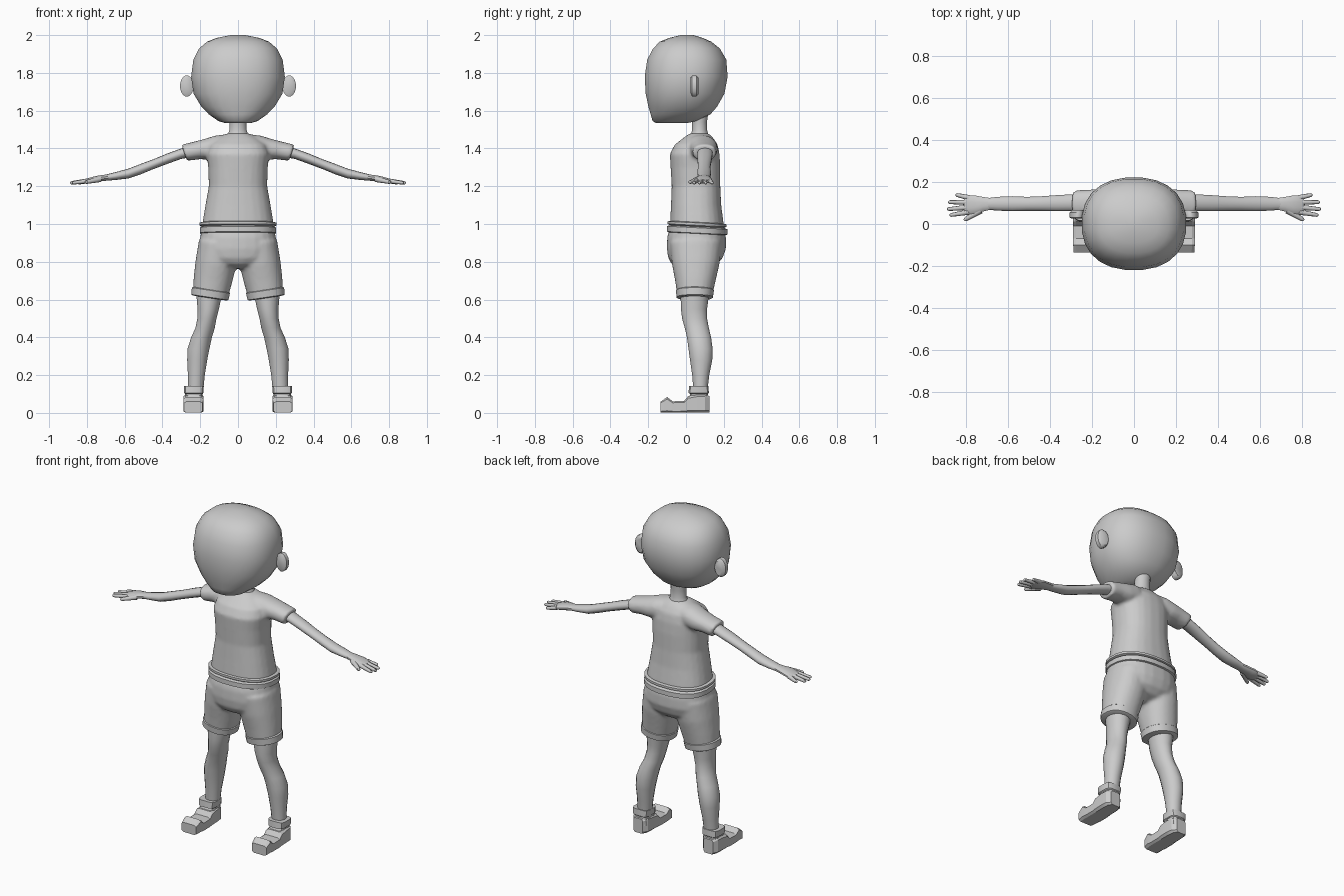
import bpy, bmesh, math
from mathutils import Vector, Matrix

ORDER = {'x': (0, 1, 2), 'y': (1, 0, 2), 'z': (2, 0, 1)}


def loft(bm, axis, rings, seg=24, p=2.2, tilt=(0, 0), flip=False):
    """Skin superellipse rings (t, a0, a1, b0, b1) placed along an axis."""
    it, ia, ib = ORDER[axis]
    loops = []
    for t, a0, a1, b0, b1 in rings:
        loop = []
        for i in range(seg):
            ang = 2 * math.pi * (i + 0.5) / seg
            c, s = math.cos(ang), math.sin(ang)
            da = math.copysign(abs(c) ** (2 / p), c) * (a1 - a0) / 2
            db = math.copysign(abs(s) ** (2 / p), s) * (b1 - b0) / 2
            co = [0, 0, 0]
            co[ia], co[ib] = (a0 + a1) / 2 + da, (b0 + b1) / 2 + db
            co[it] = t + tilt[0] * da + tilt[1] * db
            if flip:
                co[0] = -co[0]
            loop.append(bm.verts.new(co))
        loops.append(loop)
    for lo, hi in zip(loops, loops[1:]):
        for i in range(seg):
            j = (i + 1) % seg
            bm.faces.new((lo[i], lo[j], hi[j], hi[i]))
    bm.faces.new(loops[0])
    bm.faces.new(loops[-1])


def finger(bm, p0, p1, r0, r1):
    p0, p1 = Vector(p0), Vector(p1)
    d = p1 - p0
    m = Matrix.Translation((p0 + p1) / 2) @ d.to_track_quat('Z', 'Y').to_matrix().to_4x4()
    bmesh.ops.create_cone(bm, cap_ends=True, segments=8, radius1=r0, radius2=r1,
                          depth=d.length, matrix=m)
    bmesh.ops.create_icosphere(bm, subdivisions=1, radius=r1, matrix=Matrix.Translation(p1))


def finish(name, bm, mirror=False, fuse=0, angle=45):
    bmesh.ops.recalc_face_normals(bm, faces=bm.faces)
    me = bpy.data.meshes.new(name)
    bm.to_mesh(me)
    bm.free()
    ob = bpy.data.objects.new(name, me)
    bpy.context.collection.objects.link(ob)
    if mirror:
        ob.modifiers.new("Mirror", 'MIRROR').use_mirror_merge = False
    if fuse:
        r = ob.modifiers.new("Fuse", 'REMESH')
        r.mode, r.voxel_size, r.use_smooth_shade = 'VOXEL', fuse, True
        s = ob.modifiers.new("Soften", 'SMOOTH')
        s.factor, s.iterations = 0.5, 5
    else:
        bpy.ops.object.select_all(action='DESELECT')
        ob.select_set(True)
        bpy.context.view_layer.objects.active = ob
        bpy.ops.object.shade_smooth_by_angle(angle=math.radians(angle))
    return ob


def sym(rows):
    """Rows (z, half_width, y0, y1) to rings centred on x = 0."""
    return [(z, -w, w, y0, y1) for z, w, y0, y1 in rows]


def part(name, axis, rings, mirror=False, angle=45, **kw):
    bm = bmesh.new()
    loft(bm, axis, rings, **kw)
    return finish(name, bm, mirror, angle=angle)


# Head, ears and neck
part("head", 'z', sym([
    (1.535, .07, -.16, .01), (1.545, .105, -.178, .06), (1.58, .155, -.188, .13),
    (1.62, .195, -.2, .165), (1.69, .237, -.215, .205), (1.78, .25, -.22, .222),
    (1.87, .238, -.207, .215), (1.93, .207, -.175, .18), (1.965, .165, -.14, .135),
    (1.985, .115, -.09, .09), (2.0, .04, -.03, .04)]), p=2.3, angle=60)
part("ear", 'y', [
    (.025, .25, .298, 1.69, 1.775), (.032, .235, .307, 1.674, 1.787),
    (.055, .235, .307, 1.674, 1.787), (.066, .24, .295, 1.685, 1.775)],
    mirror=True, seg=16, p=2)
part("neck", 'z', sym([
    (1.43, .09, .0, .14), (1.47, .055, .025, .12), (1.5, .046, .032, .112),
    (1.54, .045, .03, .112), (1.6, .05, .02, .12)]), seg=16, p=2)

# Shirt: torso fused with both sleeves
bm = bmesh.new()
loft(bm, 'z', sym([
    (.97, .19, -.085, .2), (1.0, .19, -.085, .2), (1.1, .173, -.08, .187),
    (1.2, .155, -.076, .182), (1.3, .158, -.082, .182), (1.37, .166, -.086, .178),
    (1.42, .15, -.06, .168), (1.455, .105, -.015, .145), (1.48, .055, .02, .12)]), p=2.4)
for flip in (False, True):
    loft(bm, 'x', [
        (.04, .0, .15, 1.36, 1.475), (.1, .005, .165, 1.345, 1.468),
        (.16, .02, .168, 1.34, 1.45), (.22, .032, .163, 1.343, 1.435),
        (.285, .035, .16, 1.334, 1.42)], tilt=(0, .35), flip=flip)
finish("shirt", bm, fuse=.01)

# Shirt hem and waistband
part("shirt_hem", 'z', sym([
    (.985, .19, -.085, .2), (.993, .204, -.098, .215),
    (1.006, .204, -.098, .215), (1.01, .188, -.083, .197)]), p=2.4, tilt=(0, -.05))
part("waistband", 'z', sym([
    (.945, .19, -.085, .2), (.952, .203, -.102, .22),
    (.98, .203, -.102, .22), (.988, .188, -.085, .2)]), p=2.4, tilt=(0, -.05))

# Shorts: hips fused with both legs
bm = bmesh.new()
loft(bm, 'z', sym([
    (.97, .195, -.09, .205), (.93, .2, -.1, .212), (.87, .206, -.102, .212),
    (.82, .19, -.095, .195), (.785, .13, -.075, .16), (.765, .05, -.03, .1)]), p=2.4)
for flip in (False, True):
    loft(bm, 'z', [
        (.9, .0, .207, -.085, .19), (.79, .01, .225, -.075, .178),
        (.7, .032, .235, -.058, .157), (.615, .056, .24, -.045, .138)],
        tilt=(.15, 0), flip=flip)
finish("shorts", bm, fuse=.01)
part("shorts_cuff", 'z', [
    (.608, .06, .24, -.04, .135), (.612, .05, .248, -.05, .143),
    (.648, .042, .245, -.054, .148), (.655, .05, .236, -.045, .14)],
    mirror=True, tilt=(.15, 0))

# Bare legs
part("leg", 'z', [
    (.7, .07, .22, -.03, .13), (.62, .085, .221, -.03, .122), (.55, .1, .215, -.028, .113),
    (.5, .113, .216, -.022, .113), (.45, .122, .226, -.008, .122), (.4, .137, .249, .004, .134),
    (.34, .15, .268, .012, .142), (.28, .162, .27, .02, .14), (.2, .175, .266, .032, .124),
    (.1, .185, .266, .04, .112)], mirror=True, seg=16, p=2)

# Blocky shoes with a raised ankle collar
part("shoe", 'y', [
    (-.135, .187, .288, 0, .06), (-.1, .18, .291, 0, .085), (-.07, .18, .291, 0, .062),
    (-.01, .18, .291, 0, .064), (.012, .18, .291, 0, .09), (.06, .18, .291, 0, .1),
    (.1, .185, .288, 0, .1), (.124, .205, .27, .0, .09)],
    mirror=True, seg=8, p=6, angle=25)
part("shoe_collar", 'z', [
    (.05, .184, .285, .0, .122), (.1, .188, .28, .022, .117),
    (.105, .183, .286, .012, .122), (.142, .18, .288, .016, .12)],
    mirror=True, seg=12, p=4, angle=25)

# Arms
part("arm", 'x', [
    (.24, .06, .142, 1.355, 1.42), (.3, .06, .142, 1.345, 1.4), (.37, .06, .138, 1.32, 1.375),
    (.45, .062, .132, 1.29, 1.342), (.51, .062, .13, 1.265, 1.32),
    (.58, .06, .133, 1.241, 1.293), (.65, .063, .13, 1.233, 1.274),
    (.71, .068, .122, 1.228, 1.259)], mirror=True, seg=14, p=2)

# Hands: palm, four fingers and a thumb
bm = bmesh.new()
loft(bm, 'x', [
    (.68, .068, .124, 1.232, 1.264), (.72, .058, .13, 1.226, 1.26),
    (.76, .045, .138, 1.22, 1.253), (.79, .045, .138, 1.215, 1.244),
    (.81, .055, .128, 1.217, 1.236)], seg=12)
for y0, x1, y1 in ((.057, .87, .043), (.08, .882, .071), (.103, .877, .104), (.125, .842, .138)):
    finger(bm, (.785, y0, 1.23), (x1, y1, 1.218), .013, .009)
finger(bm, (.73, .065, 1.238), (.802, .022, 1.222), .016, .01)
finish("hand", bm, mirror=True)
